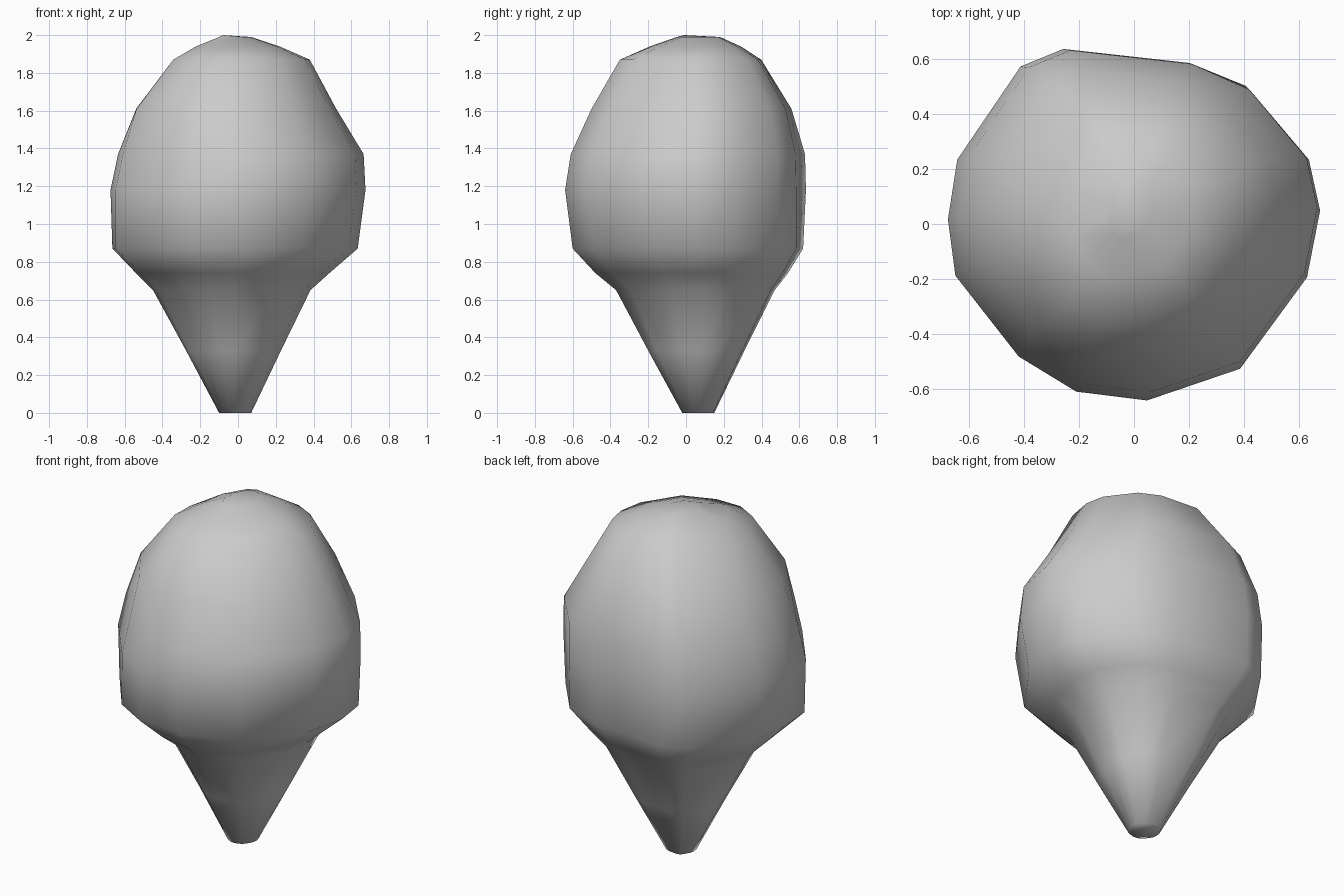
import bpy, bmesh

if "Cube" in bpy.data.objects:
    bpy.data.objects.remove(bpy.data.objects["Cube"])

# Plan outline of the lumpy body, scaled to about -1..1 on both axes
OUTLINE = [(-1.0, 0.03), (-0.96, -0.29), (-0.62, -0.75), (-0.31, -0.95),
           (0.07, -1.0), (0.57, -0.82), (0.93, -0.30), (1.0, 0.08),
           (0.94, 0.37), (0.62, 0.77), (0.30, 0.92), (-0.38, 1.0),
           (-0.61, 0.90), (-0.95, 0.37)]

# Levels: height, x min, x max, y min, y max
LEVELS = [(0.00, -0.10, 0.07, -0.02, 0.15),
          (0.33, -0.275, 0.225, -0.20, 0.31),
          (0.65, -0.45, 0.38, -0.37, 0.47),
          (0.74, -0.54, 0.48, -0.48, 0.54),
          (0.87, -0.665, 0.63, -0.60, 0.62),
          (1.18, -0.675, 0.675, -0.64, 0.635),
          (1.37, -0.635, 0.665, -0.61, 0.63),
          (1.61, -0.54, 0.52, -0.50, 0.57),
          (1.87, -0.34, 0.38, -0.35, 0.41),
          (1.94, -0.21, 0.22, -0.18, 0.29),
          (1.99, -0.09, 0.07, -0.04, 0.18)]

# Lumps on the diagonals: level -> (x side, y side, outward push)
LUMPS = {1: [(1, 1, 0.02), (-1, -1, -0.02)],
         2: [(1, 1, 0.03), (-1, -1, -0.03)],
         3: [(1, 1, 0.03), (-1, -1, -0.02)],
         4: [(1, 1, 0.03), (-1, -1, 0.02)],
         7: [(-1, -1, 0.04), (-1, 1, -0.02)],
         8: [(-1, -1, 0.04), (-1, 1, -0.02)],
         9: [(-1, -1, 0.05)],
         10: [(-1, -1, 0.03)]}


def between(lo, hi, t):
    return (lo + hi) / 2 + (hi - lo) / 2 * t


def ring_point(level, u, v):
    z, x0, x1, y0, y1 = LEVELS[level]
    x, y = between(x0, x1, u), between(y0, y1, v)
    for sx, sy, push in LUMPS.get(level, []):
        if u * sx > 0 and v * sy > 0:
            weight = push * min(1, 2.2 * abs(u * v)) * 0.71
            x, y = x + sx * weight, y + sy * weight
    return x, y, z


# Crown and tapering stem as one continuous skin
bm = bmesh.new()
rings = [[bm.verts.new(ring_point(k, u, v)) for u, v in OUTLINE]
         for k in range(len(LEVELS))]
n = len(OUTLINE)
for low, high in zip(rings, rings[1:]):
    for i in range(n):
        j = (i + 1) % n
        bm.faces.new((low[i], low[j], high[j], high[i]))

# Flat foot and slightly peaked top
bm.faces.new(rings[0][::-1])
peak = bm.verts.new((-0.08, -0.01, 2.0))
for i in range(n):
    bm.faces.new((rings[-1][i], rings[-1][(i + 1) % n], peak))
bmesh.ops.recalc_face_normals(bm, faces=bm.faces)
for face in bm.faces:
    face.smooth = True

mesh = bpy.data.meshes.new("crown_and_stem")
bm.to_mesh(mesh)
bm.free()
body = bpy.data.objects.new("crown_and_stem", mesh)
bpy.context.collection.objects.link(body)
